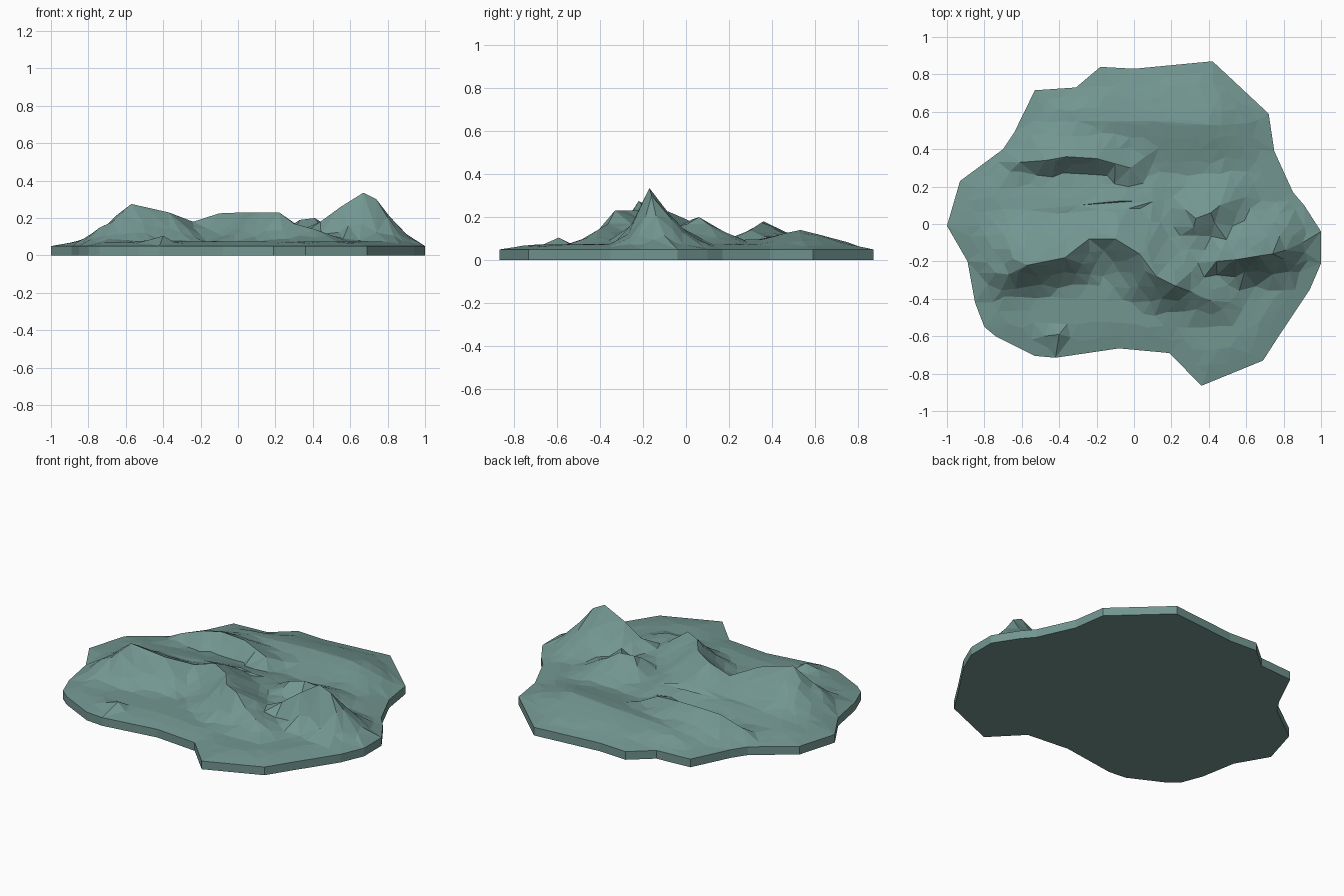
import bpy, math, random
from mathutils import Vector
from mathutils.geometry import delaunay_2d_cdt, intersect_point_line

random.seed(4)
cube = bpy.data.objects.get("Cube")
if cube:
    bpy.data.objects.remove(cube, do_unlink=True)

SLAB = 0.05
SPACING = 0.075

# Coast outline, counterclockwise
outline = [Vector(p) for p in (
    (1, -.04), (.91, .1), (.85, .17), (.75, .39), (.72, .59), (.42, .87), (0, .83),
    (-.18, .84), (-.31, .73), (-.53, .715), (-.64, .49), (-.7, .4), (-.93, .23),
    (-1, -.01), (-.89, -.2), (-.85, -.42), (-.8, -.55), (-.74, -.6), (-.53, -.705),
    (-.42, -.715), (-.08, -.665), (.19, -.69), (.36, -.865), (.69, -.73), (.78, -.59),
    (.94, -.35), (1, -.21))]

# Crest path, width of the south slope, width of the north slope
ridges = [
    # main ridge
    ([(-.67, -.27, .18), (-.57, -.22, .275), (-.37, -.18, .23), (-.24, -.08, .18),
      (-.1, -.08, .225), (.03, -.16, .23), (.12, -.28, .23), (.22, -.33, .23),
      (.3, -.36, .17), (.41, -.41, .14)], .1, .24),
    # high peak
    ([(.44, -.2, .18), (.55, -.19, .26), (.67, -.17, .335), (.74, -.16, .3),
      (.81, -.14, .2), (.9, -.1, .1)], .09, .15),
    # rounded hill behind the peak
    ([(.33, .03, .19), (.41, .06, .2), (.46, .1, .17)], .16, .17),
    # back ridge
    ([(-.61, .33, .12), (-.47, .34, .165), (-.36, .36, .18), (-.2, .35, .175),
      (-.02, .3, .14), (.06, .36, .11)], .07, .18),
    # broad back slope
    ([(-.3, .55, .11), (.1, .55, .13), (.4, .53, .14)], .26, .23),
    # low shelf in the west
    ([(-.7, .08, .1), (-.3, .1, .12), (.1, .12, .12)], .2, .2),
    # small coastal knoll
    ([(-.48, -.6, .085), (-.4, -.59, .105)], .06, .06),
]


def closest_on_segment(p, a, b):
    _, t = intersect_point_line(p, a, b)
    t = min(1, max(0, t))
    return a.lerp(b, t), t


def coast_distance(p):
    return min((p - closest_on_segment(p, a, b)[0]).length
               for a, b in zip(outline, outline[1:] + outline[:1]))


def inside(p):
    hit = False
    for a, b in zip(outline, outline[1:] + outline[:1]):
        if (a.y > p.y) != (b.y > p.y) and p.x < a.x + (p.y - a.y) * (b.x - a.x) / (b.y - a.y):
            hit = not hit
    return hit


def ridge_height(p, path, south, north):
    # Steep on the south flank, gentle on the north flank
    best = 0
    for a, b in zip(path, path[1:]):
        c, t = closest_on_segment(p, Vector(a[:2]), Vector(b[:2]))
        away = p - c
        d = away.length
        lean = 0.5 + 0.5 * away.y / d if d > 1e-5 else 0.5
        width = south + (north - south) * lean
        crest = a[2] + (b[2] - a[2]) * t - SLAB
        best = max(best, crest * math.exp(-(d / width) ** 1.4))
    return best


def height(p):
    edge = min(1, coast_distance(p) / 0.12)
    ground = 0.024 * edge
    return SLAB + max([ground] + [ridge_height(p, *r) * edge for r in ridges])


# Points: coast, crests, then a jittered hexagonal scatter
points = list(outline)
for path, _, _ in ridges:
    points += [Vector(c[:2]) for c in path]
fixed = list(points)
for row in range(-12, 13):
    for col in range(-14, 15):
        p = Vector((col + 0.5 * (row % 2), row * 0.9)) * SPACING
        p += Vector((random.uniform(-1, 1), random.uniform(-1, 1))) * SPACING * 0.25
        if inside(p) and coast_distance(p) > 0.04 and min((p - q).length for q in fixed) > 0.04:
            points.append(p)

n = len(outline)
coast_edges = [(i, (i + 1) % n) for i in range(n)]
for path, _, _ in ridges:
    start = fixed.index(Vector(path[0][:2]))
    coast_edges += [(start + i, start + i + 1) for i in range(len(path) - 1)]
flat, _, tris, sources, _, _ = delaunay_2d_cdt(points, coast_edges, [], 0, 1e-5)

# Keep only triangles inside the coast
tris = [t for t in tris if inside(sum((flat[i] for i in t), Vector((0, 0))) / 3)]
verts = [(p.x, p.y, height(p)) for p in flat]

# Slab walls and underside
order = [next(k for k, s in enumerate(sources) if i in s) for i in range(n)]
base = len(verts)
verts += [(p.x, p.y, 0) for p in outline]
faces = [tuple(t) for t in tris]
for i in range(n):
    j = (i + 1) % n
    faces.append((base + i, base + j, order[j], order[i]))
faces.append(tuple(base + i for i in reversed(range(n))))

mesh = bpy.data.meshes.new("terrain_slab")
mesh.from_pydata(verts, [], faces)
mesh.update()
terrain = bpy.data.objects.new("terrain_slab", mesh)
bpy.context.collection.objects.link(terrain)

# Grey green stone
stone = bpy.data.materials.new("grey_green_stone")
stone.use_nodes = True
colour = (0.17, 0.305, 0.28, 1)
stone.diffuse_color = colour
stone.node_tree.nodes["Principled BSDF"].inputs["Base Color"].default_value = colour
mesh.materials.append(stone)
